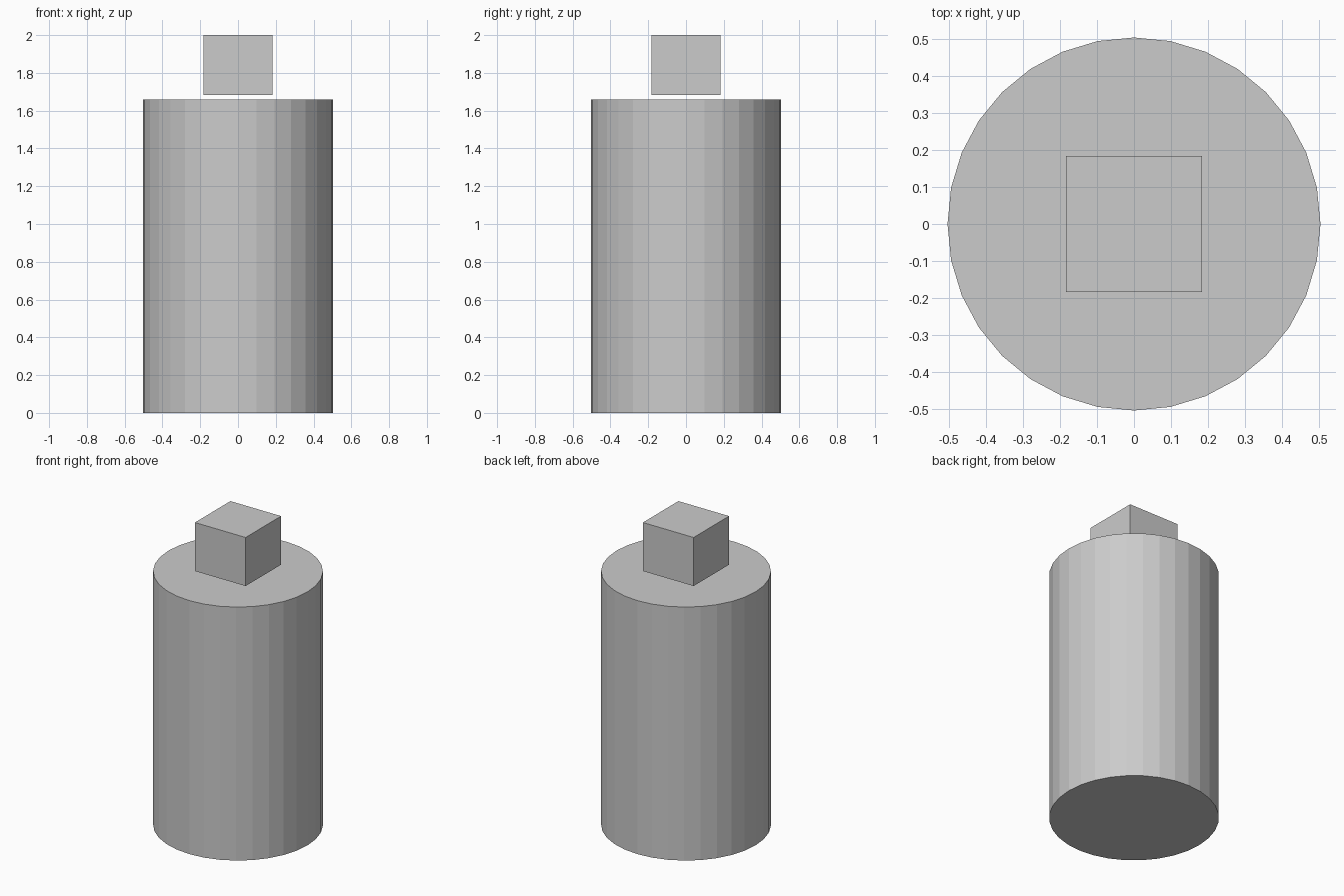
import bpy

if "Cube" in bpy.data.objects:
    bpy.data.objects.remove(bpy.data.objects["Cube"])

BODY_RADIUS = 0.504
BODY_HEIGHT = 1.66
CAP_WIDTH = 0.367
CAP_BOTTOM = 1.682
CAP_TOP = 2.0

# Main cylinder, 32 flat sides, closed at both ends
bpy.ops.mesh.primitive_cylinder_add(
    vertices=32, radius=BODY_RADIUS, depth=BODY_HEIGHT,
    location=(0, 0, BODY_HEIGHT / 2))
bpy.context.object.name = "body"

# Square block floating just above the body
bpy.ops.mesh.primitive_cube_add(
    size=1, location=(0, 0, (CAP_BOTTOM + CAP_TOP) / 2))
cap = bpy.context.object
cap.name = "top_block"
cap.scale = (CAP_WIDTH, CAP_WIDTH, CAP_TOP - CAP_BOTTOM)
bpy.ops.object.transform_apply(location=False, rotation=False, scale=True)
